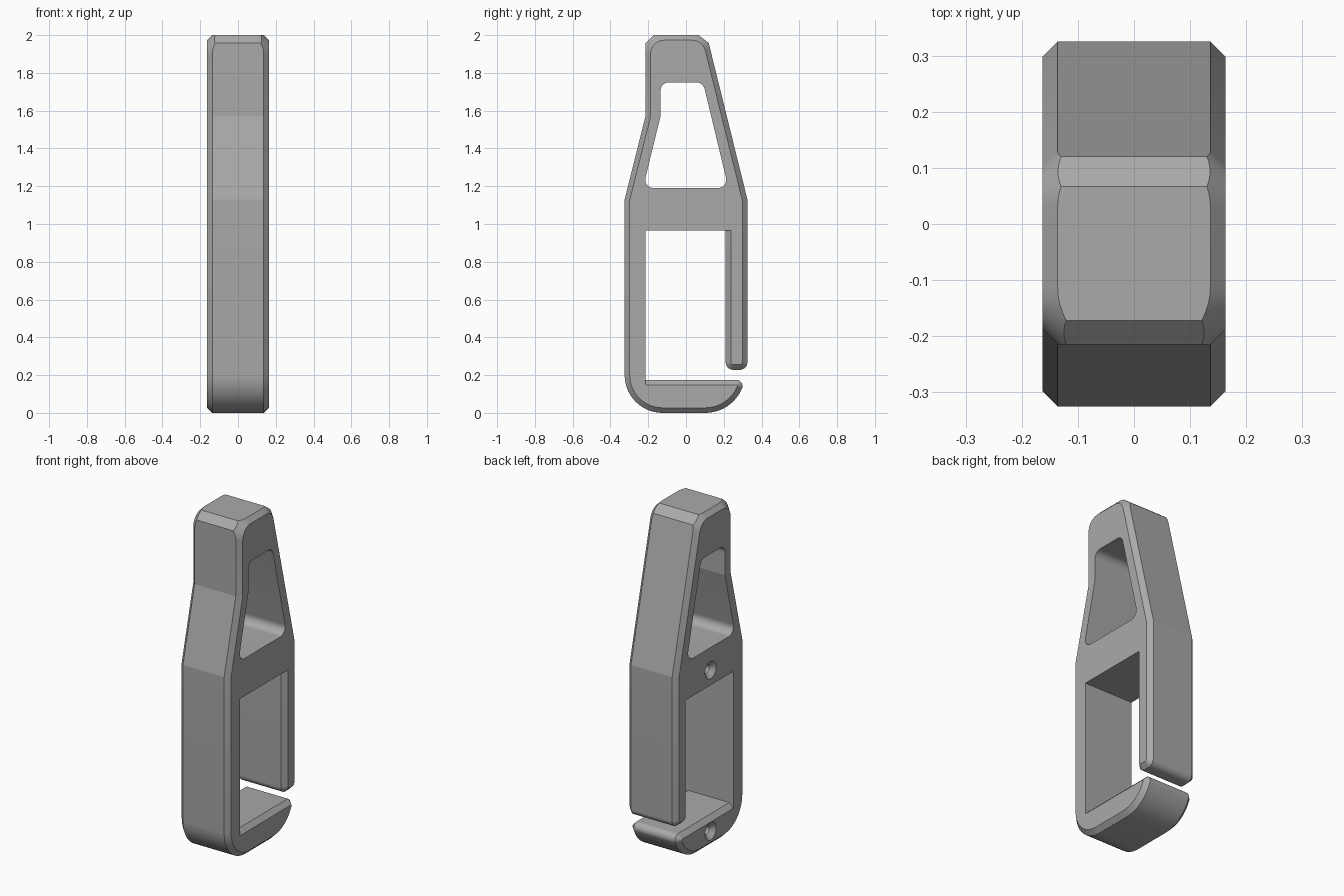
import bpy, bmesh, math
from mathutils import Vector
from mathutils.geometry import intersect_line_line_2d  # noqa: F401

if "Cube" in bpy.data.objects:
    bpy.data.objects.remove(bpy.data.objects["Cube"])

HALF, BEVEL = 0.163, 0.027   # half thickness, edge chamfer


def cross(a, b):
    return a.x * b.y - a.y * b.x


def meet(p, u, q, v):
    """Intersection of two lines given by point and direction."""
    return p + u * (cross(q - p, v) / cross(u, v))


def spread(a, b):
    n = max(1, math.ceil((b - a) / math.radians(7)))
    return [a + (b - a) * i / n for i in range(n)]


def outline(corners):
    """Corners are (y, z, radius, flat_cut, inset of the next edge).
    Returns rows of (middle point, side point, x where the chamfer starts)."""
    rows, n = [], len(corners)
    for i, (y, z, r, cut, d1) in enumerate(corners):
        p = Vector((y, z))
        d0 = corners[i - 1][4]
        u = (p - Vector(corners[i - 1][:2])).normalized()
        v = (Vector(corners[(i + 1) % n][:2]) - p).normalized()
        nu, nv = Vector((-u.y, u.x)), Vector((-v.y, v.x))
        if r == 0:
            rows.append((p, meet(p + nu * d0, u, p + nv * d1, v), HALF - BEVEL))
            continue
        turn = math.atan2(cross(u, v), u.dot(v))
        t = r * math.tan(turn / 2)
        c = p - u * t + nu * r
        k = math.atan((t - cut) / r) if cut else turn / 2
        for a in spread(0, k) + spread(k, turn - k) + spread(turn - k, turn) + [turn]:
            ray = -nu * math.cos(a) + u * math.sin(a)
            reach = r
            if cut:      # flat corner facet outside the rounded side face
                if a <= k:
                    reach = r / math.cos(a)
                elif a >= turn - k:
                    reach = r / math.cos(turn - a)
                else:
                    reach = r / math.cos(k) * math.cos(turn / 2 - k) / math.cos(a - turn / 2)
            rows.append((c + ray * reach, c + ray * (r - d1), HALF - d1 - reach + r))
    return rows


def loft(name, sections):
    """Closed solid through matching point loops."""
    bm = bmesh.new()
    loops = [[bm.verts.new(q) for q in s] for s in sections]
    for a, b in zip(loops, loops[1:]):
        for i in range(len(a)):
            j = (i + 1) % len(a)
            bm.faces.new((a[i], a[j], b[j], b[i]))
    bm.faces.new(loops[0][::-1])
    bm.faces.new(loops[-1])
    bmesh.ops.recalc_face_normals(bm, faces=bm.faces)
    me = bpy.data.meshes.new(name)
    bm.to_mesh(me)
    bm.free()
    ob = bpy.data.objects.new(name, me)
    bpy.context.collection.objects.link(ob)
    return ob


B = BEVEL
# Clip body: hook, opening, arm and tapered head in one profile
profile = outline([
    (-0.325, 0, 0.2, 0, B), (0.236, 0, 0.21, 0, B), (0.318, 0.175, 0.033, 0, B),
    (-0.215, 0.175, 0, 0, 0), (-0.215, 0.965, 0, 0, 0), (0.21, 0.965, 0, 0, B),
    (0.21, 0.228, 0.04, 0, B), (0.325, 0.228, 0.04, 0, B), (0.325, 1.13, 0, 0, B),
    (0.11, 2, 0.1, 0.043, B), (-0.215, 2, 0.1, 0.043, B),
    (-0.215, 1.57, 0, 0, B), (-0.325, 1.13, 0, 0, B)])
body = loft("clip_body", [
    [(-HALF, s.x, s.y) for m, s, x in profile],
    [(-x, m.x, m.y) for m, s, x in profile],
    [(x, m.x, m.y) for m, s, x in profile],
    [(HALF, s.x, s.y) for m, s, x in profile]])

# Rounded window through the head
window = outline([
    (-0.228, 1.19, 0.045, 0, 0), (0.225, 1.19, 0.045, 0, 0), (0.09, 1.75, 0.045, 0, 0),
    (-0.135, 1.75, 0.045, 0, 0), (-0.135, 1.57, 0, 0, 0)])
cutters = [loft("window_cutter", [[(x, m.x, m.y) for m, _, _ in window] for x in (-0.3, 0.3)])]


# Countersunk screw holes on the left side
def ring(x, r, z):
    return [(x, r * math.cos(math.tau * i / 52), z + r * math.sin(math.tau * i / 52))
            for i in range(52)]


for z in (1.055, 0.093):
    cutters.append(loft("screw_cutter", [
        ring(-HALF - 0.01, 0.062, z), ring(-HALF + 0.027, 0.025, z), ring(0.08, 0.025, z)]))

bpy.context.view_layer.objects.active = body
body.select_set(True)
for c in cutters:
    c.hide_render = True
    mod = body.modifiers.new("cut", 'BOOLEAN')
    mod.operation = 'DIFFERENCE'
    mod.solver = 'EXACT'
    mod.object = c
    bpy.ops.object.modifier_apply(modifier=mod.name)
    bpy.data.objects.remove(c)

bpy.ops.object.shade_smooth_by_angle(angle=math.radians(10))
grey = bpy.data.materials.new("plain_grey")
grey.diffuse_color = (0.4, 0.4, 0.4, 1)
grey.use_nodes = True
grey.node_tree.nodes["Principled BSDF"].inputs["Base Color"].default_value = grey.diffuse_color
body.data.materials.clear()
body.data.materials.append(grey)
